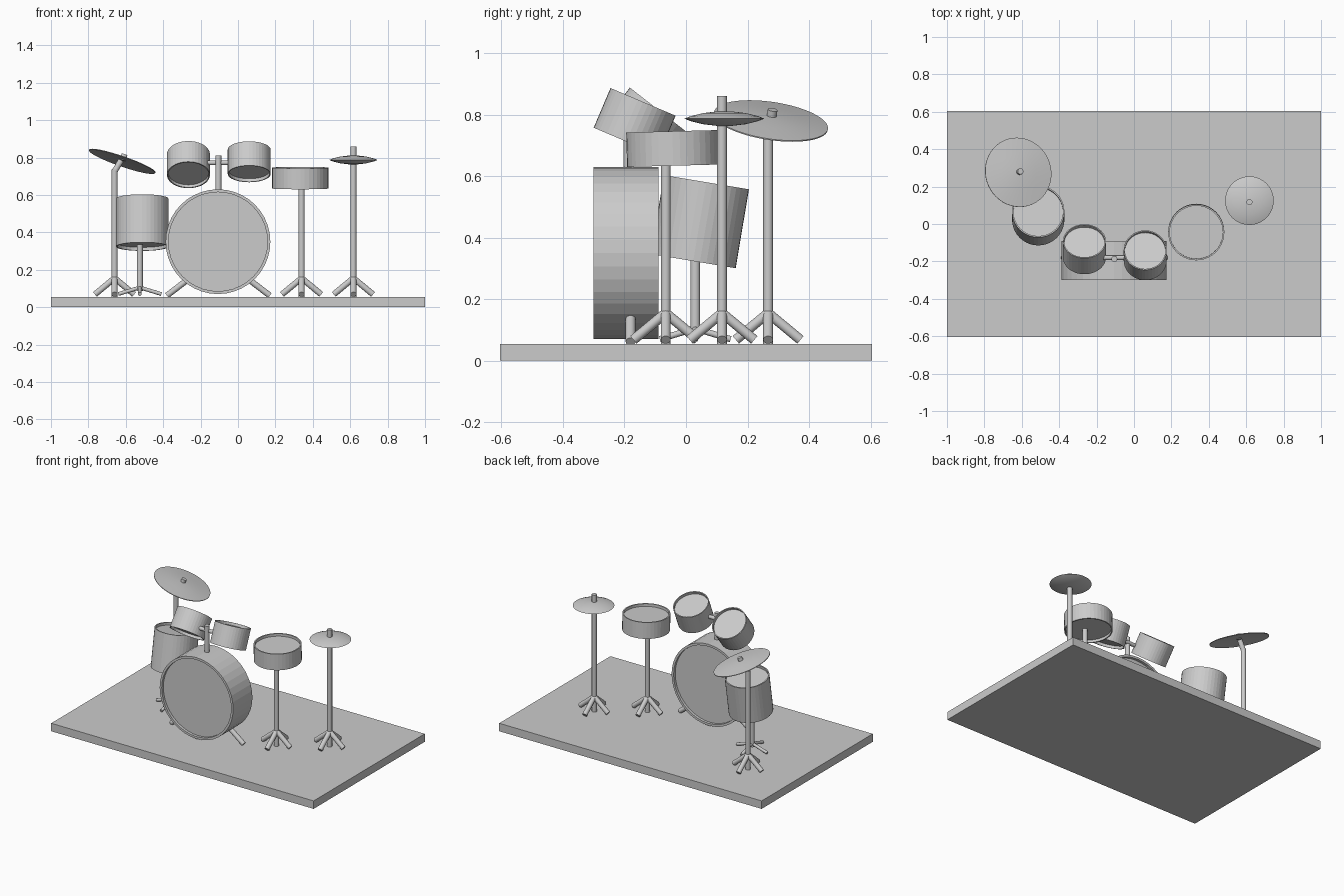
import bpy, bmesh
from math import cos, sin, pi, radians
from mathutils import Vector, Matrix

cube = bpy.data.objects.get("Cube")
if cube:
    bpy.data.objects.remove(cube, do_unlink=True)

grey = bpy.data.materials.new("plain_grey")
grey.use_nodes = True
grey.diffuse_color = (0.6, 0.6, 0.6, 1)
grey.node_tree.nodes["Principled BSDF"].inputs["Base Color"].default_value = (0.6, 0.6, 0.6, 1)


def finish(name, bm, matrix=Matrix(), smooth=False):
    bmesh.ops.recalc_face_normals(bm, faces=bm.faces)
    mesh = bpy.data.meshes.new(name)
    bm.to_mesh(mesh)
    bm.free()
    mesh.materials.append(grey)
    obj = bpy.data.objects.new(name, mesh)
    bpy.context.collection.objects.link(obj)
    obj.matrix_world = matrix
    if smooth:
        bpy.ops.object.select_all(action='DESELECT')
        obj.select_set(True)
        bpy.context.view_layer.objects.active = obj
        bpy.ops.object.shade_smooth_by_angle(angle=radians(35))
    return obj


def place(pos, tilt_x=0, tilt_y=0):
    return (Matrix.Translation(pos) @ Matrix.Rotation(radians(tilt_y), 4, 'Y')
            @ Matrix.Rotation(radians(tilt_x), 4, 'X'))


def lathe(profile, segs):
    """Closed surface of revolution: rings of faces plus a cap on each end."""
    bm = bmesh.new()
    rings = [[bm.verts.new((r * cos(2 * pi * i / segs), r * sin(2 * pi * i / segs), z))
              for i in range(segs)] for r, z in profile]
    rows = []
    for a, b in zip(rings, rings[1:]):
        rows.append([bm.faces.new((a[i], a[(i + 1) % segs], b[(i + 1) % segs], b[i]))
                     for i in range(segs)])
    bm.faces.new(rings[0][::-1])
    bm.faces.new(rings[-1])
    return bm, rows


def rod(name, start, end, radius=0.016):
    start, end = Vector(start), Vector(end)
    axis = end - start
    bm, _ = lathe([(radius, 0), (radius, axis.length)], 20)
    turn = axis.to_track_quat('Z', 'Y').to_matrix().to_4x4()
    finish(name, bm, Matrix.Translation(start) @ turn, True)


def drum(name, radius, length, matrix, phase=0):
    """Shell with three raised bands, two rows of sunk panels and recessed heads."""
    inner, half, lip = radius * 0.945, length / 2, 0.018
    profile = [(inner, lip - half), (inner, -half)]
    profile += [(radius, length * k / 5 - half) for k in range(6)]
    profile += [(inner, half), (inner, half - lip)]
    bm, rows = lathe(profile, 40)
    panels = [f for row in (rows[3], rows[5]) for i, f in enumerate(row) if i % 4]
    out = bmesh.ops.extrude_face_region(bm, geom=panels)
    for v in out["geom"]:
        if isinstance(v, bmesh.types.BMVert):
            v.co.x *= 0.965
            v.co.y *= 0.965
    finish(name, bm, matrix @ Matrix.Rotation(radians(phase), 4, 'Z'))


def stand(name, x, y, top, hub=0.155, foot=0.068, reach=0.105, leg_radius=0.016):
    rod(name + "_pole", (x, y, FLOOR if hub > 0.12 else hub - 0.02), (x, y, top))
    for k, side in enumerate(("left", "back", "right", "front")):
        a = k * pi / 2
        rod(f"{name}_{side}_leg", (x, y, hub),
            (x + reach * cos(a), y + reach * sin(a), foot), leg_radius)


FLOOR = 0.055

# Platform
bm = bmesh.new()
bmesh.ops.create_cube(bm, size=1)
bmesh.ops.scale(bm, vec=(2, 1.21, FLOOR), verts=bm.verts)
finish("platform", bm, Matrix.Translation((0, 0, FLOOR / 2)))

# Bass drum with its spurs
drum("bass_drum", 0.28, 0.21, place((-0.107, -0.195, 0.35), 90), 9)
for side, s in (("left", 1), ("right", -1)):
    rod(f"bass_{side}_spur", (-0.105 + s * 0.16, -0.18, 0.15),
        (-0.105 + s * 0.275, -0.18, 0.062))

# Rack toms and their mount
drum("right_tom", 0.115, 0.14, place((-0.265, -0.135, 0.762), -38))
drum("left_tom", 0.115, 0.14, place((0.06, -0.167, 0.777), -23))
rod("tom_post", (-0.105, -0.187, 0.6), (-0.105, -0.187, 0.81))
rod("tom_arm", (-0.2, -0.18, 0.772), (0.0, -0.18, 0.772), 0.013)

# Snare and floor tom
drum("snare_drum", 0.15, 0.112, place((0.333, -0.043, 0.69), 1.5))
stand("snare_stand", 0.34, -0.066, 0.65)
drum("floor_tom", 0.14, 0.26, place((-0.512, 0.045, 0.452), -9.5))
stand("floor_tom_stand", -0.525, 0.03, 0.335, 0.105, 0.07, 0.115, 0.01)

# Hi-hat: two shallow cymbals closed into a lens
stand("hi_hat_stand", 0.617, 0.117, 0.86)
bm, _ = lathe([(0.02, -0.024), (0.07, -0.018), (0.11, -0.008), (0.13, 0),
               (0.11, 0.008), (0.07, 0.018), (0.02, 0.024)], 40)
finish("hi_hat_cymbals", bm, place((0.617, 0.125, 0.787)), True)

# Crash cymbal on an angled neck
stand("crash_stand", -0.66, 0.267, 0.735)
rod("crash_neck", (-0.66, 0.267, 0.725), (-0.625, 0.272, 0.785))
tilt = place((-0.617, 0.277, 0.785), -8, 19)
bm, _ = lathe([(0.02, 0.004), (0.1, 0), (0.187, -0.008), (0.187, -0.004),
               (0.1, 0.006), (0.02, 0.012)], 48)
finish("crash_cymbal", bm, tilt, True)
rod("crash_nut", tilt @ Vector((0, 0, 0)), tilt @ Vector((0, 0, 0.033)))
